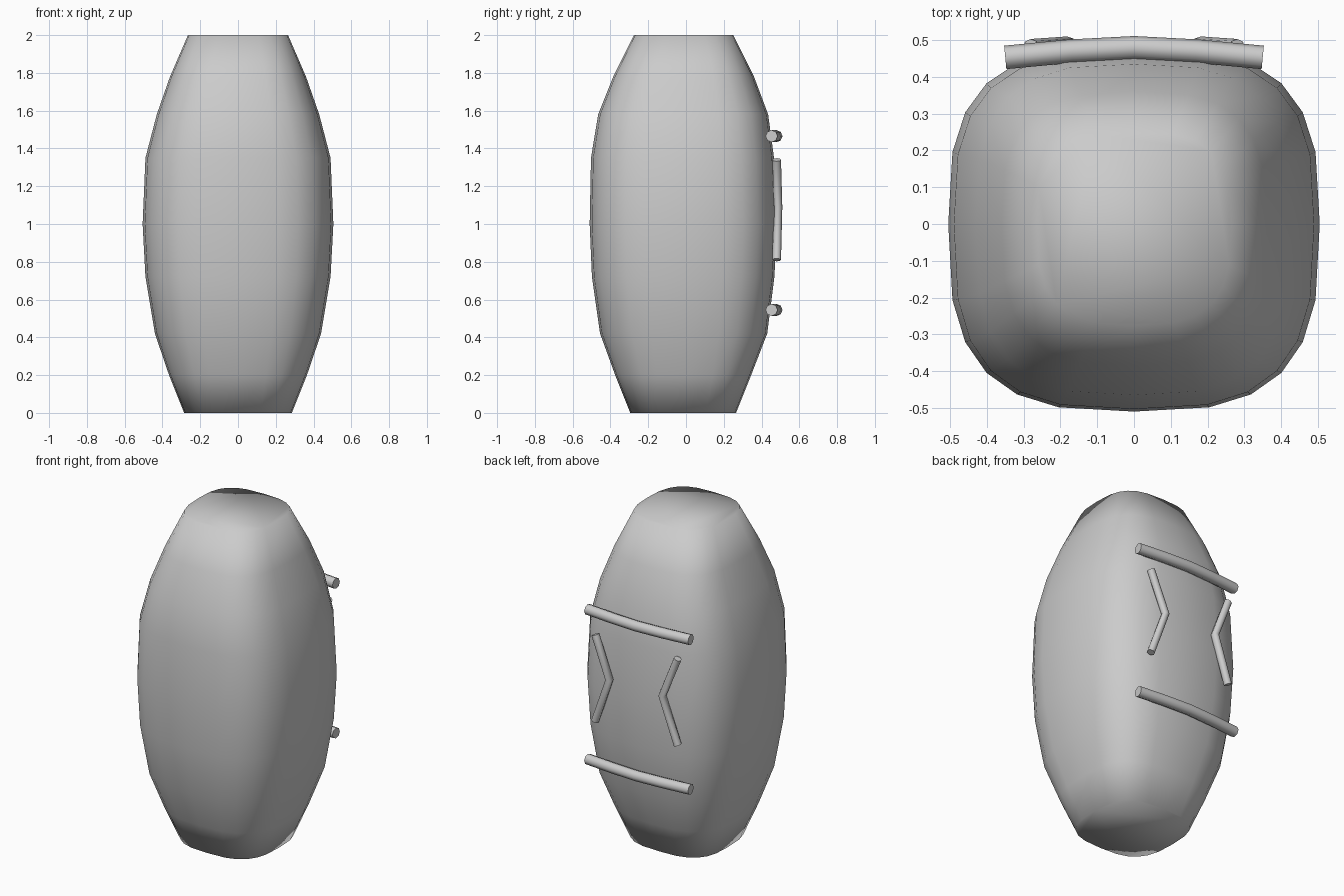
import bpy, bmesh
from math import cos, sin, tau

if "Cube" in bpy.data.objects:
    bpy.data.objects.remove(bpy.data.objects["Cube"])


def spow(v, p):
    return (1 if v >= 0 else -1) * abs(v) ** p


def smooth_select(ob, angle):
    bpy.ops.object.select_all(action='DESELECT')
    ob.select_set(True)
    bpy.context.view_layer.objects.active = ob
    bpy.ops.object.shade_smooth_by_angle(angle=angle)


# Barrel body: rounded-square rings (z, half width, front depth, back depth)
RINGS = [(0.0, 0.285, 0.295, 0.265), (0.2, 0.365, 0.375, 0.345),
         (0.42, 0.44, 0.455, 0.43), (0.72, 0.49, 0.498, 0.468),
         (1.0, 0.505, 0.51, 0.482), (1.35, 0.49, 0.503, 0.466),
         (1.58, 0.43, 0.465, 0.435), (1.78, 0.36, 0.385, 0.36),
         (2.0, 0.265, 0.275, 0.25)]
SIDES, POWER = 24, 2 / 3.0

bm = bmesh.new()
loops = []
for z, w, front, back in RINGS:
    ring = []
    for i in range(SIDES):
        a = tau * i / SIDES
        x, y = w * spow(cos(a), POWER), spow(sin(a), POWER)
        ring.append(bm.verts.new((x, y * (back if y > 0 else front), z)))
    loops.append(ring)
for lo, hi in zip(loops, loops[1:]):
    for i in range(SIDES):
        j = (i + 1) % SIDES
        bm.faces.new((lo[i], lo[j], hi[j], hi[i]))
bm.faces.new(loops[0][::-1])
bm.faces.new(loops[-1])
mesh = bpy.data.meshes.new("body")
bm.to_mesh(mesh)
bm.free()
body = bpy.data.objects.new("body", mesh)
bpy.context.collection.objects.link(body)
smooth_select(body, 1.4)


# Bent rod along a path
def rod(name, pts, radius):
    cu = bpy.data.curves.new(name, 'CURVE')
    cu.dimensions = '3D'
    cu.bevel_depth = radius
    cu.bevel_resolution = 2
    cu.use_fill_caps = True
    sp = cu.splines.new('POLY')
    sp.points.add(len(pts) - 1)
    for p, co in zip(sp.points, pts):
        p.co = (*co, 1)
    ob = bpy.data.objects.new(name, cu)
    bpy.context.collection.objects.link(ob)
    bpy.ops.object.select_all(action='DESELECT')
    ob.select_set(True)
    bpy.context.view_layer.objects.active = ob
    bpy.ops.object.convert(target='MESH')
    smooth_select(bpy.context.view_layer.objects.active, 0.9)


# Horizontal bars on the back
for name, z in (("upper_bar", 1.465), ("lower_bar", 0.545)):
    rod(name, [(-0.35, 0.453, z), (-0.17, 0.470, z), (0, 0.479, z),
               (0.17, 0.470, z), (0.35, 0.453, z)], 0.032)

# Chevrons on the back, pointing toward the centre
for name, s in (("left_chevron", -1), ("right_chevron", 1)):
    rod(name, [(s * 0.28, 0.48, 1.34), (s * 0.18, 0.487, 1.09),
               (s * 0.28, 0.48, 0.81)], 0.023)
